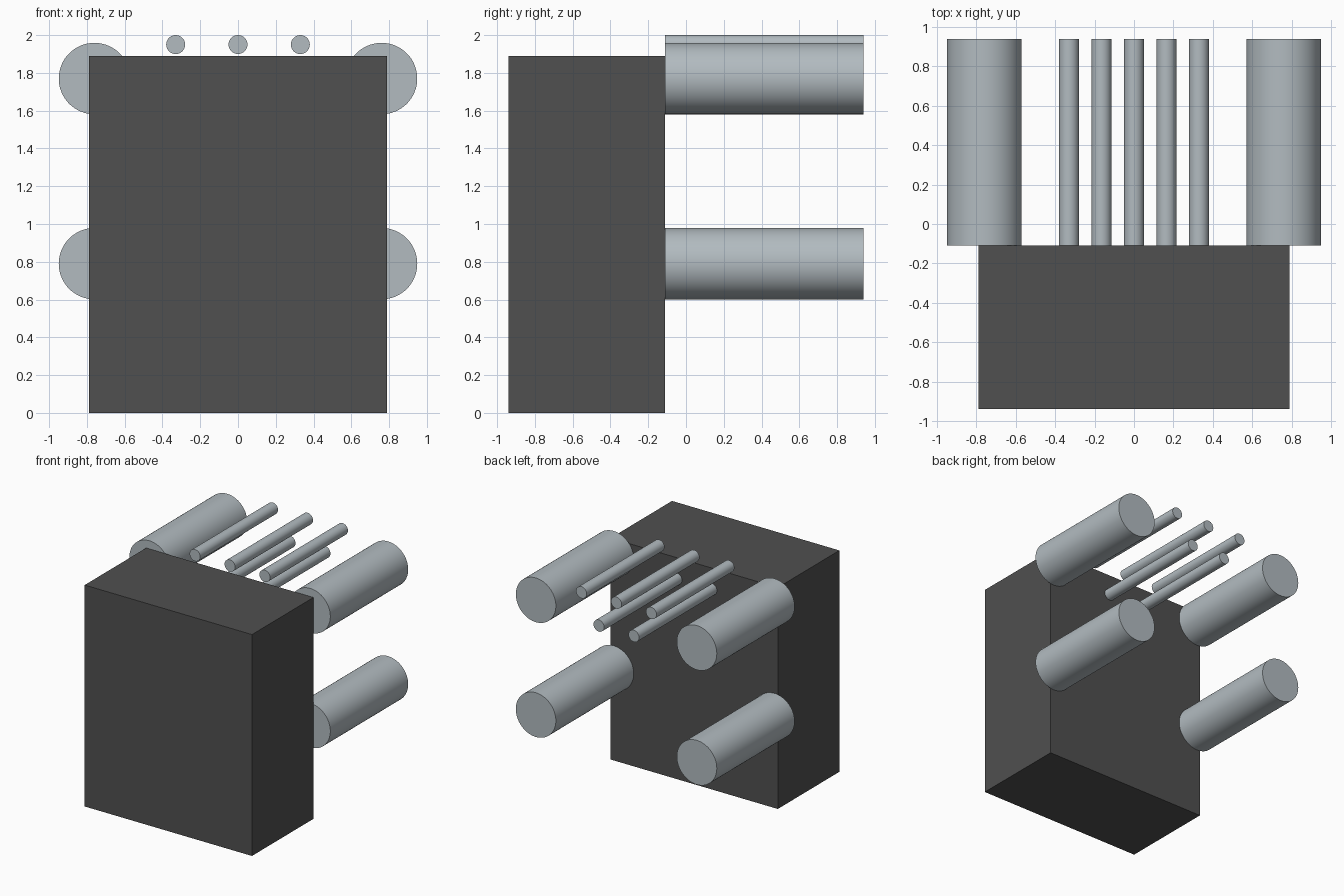
import bpy
import math

cube = bpy.data.objects.get("Cube")
if cube:
    bpy.data.objects.remove(cube, do_unlink=True)


def material(name, rgb):
    m = bpy.data.materials.new(name)
    m.use_nodes = True
    color = (*rgb, 1.0)
    m.diffuse_color = color
    bsdf = next(n for n in m.node_tree.nodes if n.type == 'BSDF_PRINCIPLED')
    bsdf.inputs["Base Color"].default_value = color
    return m


dark = material("dark_grey", (0.08, 0.08, 0.08))
steel = material("light_steel", (0.445, 0.497, 0.527))

# Shared depths: front of the block, its back face, and the free ends of the pins
FRONT, BACK, TIP = -0.94, -0.11, 0.94


def pin(name, x, z, radius):
    """Round pin running straight back from the block's rear plane."""
    bpy.ops.mesh.primitive_cylinder_add(
        vertices=64, radius=radius, depth=TIP - BACK,
        location=(x, (BACK + TIP) / 2, z), rotation=(math.pi / 2, 0, 0))
    ob = bpy.context.object
    ob.name = name
    ob.data.materials.append(steel)
    bpy.ops.object.shade_smooth_by_angle(angle=math.radians(30))


# Main block
bpy.ops.mesh.primitive_cube_add(size=1, location=(0, (FRONT + BACK) / 2, 0.945))
block = bpy.context.object
block.name = "main_block"
block.scale = (1.58, BACK - FRONT, 1.89)
bpy.ops.object.transform_apply(location=False, rotation=False, scale=True)
block.data.materials.append(dark)

# Four thick pins at the sides
for side, x in (("left", 0.76), ("right", -0.76)):
    for level, z in (("upper", 1.77), ("lower", 0.79)):
        pin(f"{level}_{side}_thick_pin", x, z, 0.189)

# Thin pins in two staggered rows
for row, z, xs in (("upper", 1.95, (-0.33, 0, 0.33)),
                   ("lower", 1.71, (-0.165, 0.165))):
    for i, x in enumerate(xs, 1):
        pin(f"{row}_thin_pin_{i}", x, z, 0.05)
